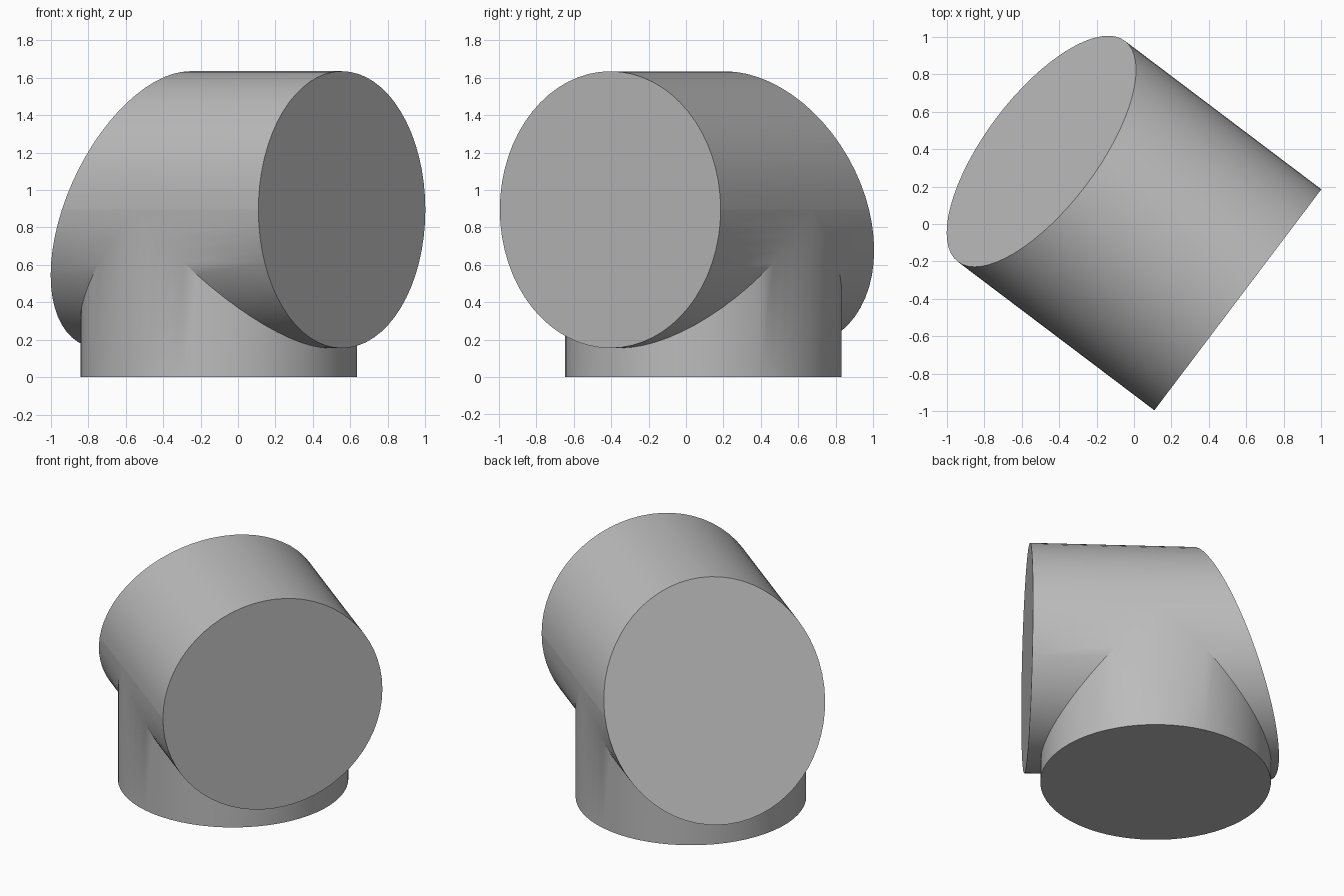
import bpy
import bmesh
import math
from mathutils import Vector

cube = bpy.data.objects.get("Cube")
if cube:
    bpy.data.objects.remove(cube)

RADIUS = 0.74
AXIS_Z = 0.895          # height of the horizontal pipe's axis
SEGMENTS = 64
LENGTH = 1.316          # axis length up to the slanted cut
SLANT = 0.405           # slope of the cut
BRANCH = 0.825          # where the upright pipe meets the axis
START = Vector((0.555, -0.405, 0))
ALONG = Vector((-0.798, 0.603, 0)).normalized()
ACROSS = Vector((ALONG.y, -ALONG.x, 0))

grey = bpy.data.materials.new("light grey")
grey.use_nodes = True
colour = (0.5, 0.5, 0.5, 1)
grey.diffuse_color = colour
grey.node_tree.nodes["Principled BSDF"].inputs["Base Color"].default_value = colour

bm = bmesh.new()


def point(t, u, z):
    return bm.verts.new(START + ALONG * t + ACROSS * u + Vector((0, 0, z)))


def skin(lower, upper, closed=False):
    """Quads between two matching rows of vertices, skipping merged corners."""
    count = len(lower)
    for i in range(count if closed else count - 1):
        j = (i + 1) % count
        corners = list(dict.fromkeys((lower[i], lower[j], upper[j], upper[i])))
        bm.faces.new(corners)


# End rings of the horizontal pipe: square front end and slanted back end
angles = [2 * math.pi * i / SEGMENTS for i in range(SEGMENTS)]
front, back = [], []
for a in angles:
    u, h = RADIUS * math.cos(a), RADIUS * math.sin(a)
    front.append(point(0, u, AXIS_Z + h))
    back.append(point(LENGTH - SLANT * h, u, AXIS_Z + h))

# Mitred seam and foot of the upright pipe
seam, foot = [], []
for a in angles:
    u, s = RADIUS * math.cos(a), RADIUS * math.sin(a)
    seam.append(point(BRANCH + s, u, AXIS_Z - abs(s)))
    foot.append(point(BRANCH + s, u, 0))

# Upper half runs end to end, lower half stops at the seam
half = SEGMENTS // 2
skin(front[:half + 1], back[:half + 1])
under = list(range(half, SEGMENTS)) + [0]
skin([front[i] for i in under], [seam[i] for i in under])
skin([seam[-i % SEGMENTS] for i in under], [back[i] for i in under])

# Upright pipe and flat caps
skin(foot, seam, closed=True)
for ring in (front, back, foot):
    bm.faces.new(ring)

bmesh.ops.recalc_face_normals(bm, faces=bm.faces)
mesh = bpy.data.meshes.new("pipe_junction")
bm.to_mesh(mesh)
bm.free()
mesh.materials.append(grey)

junction = bpy.data.objects.new("pipe_junction", mesh)
bpy.context.collection.objects.link(junction)
bpy.ops.object.select_all(action="DESELECT")
junction.select_set(True)
bpy.context.view_layer.objects.active = junction
bpy.ops.object.shade_smooth_by_angle(angle=math.radians(30))
